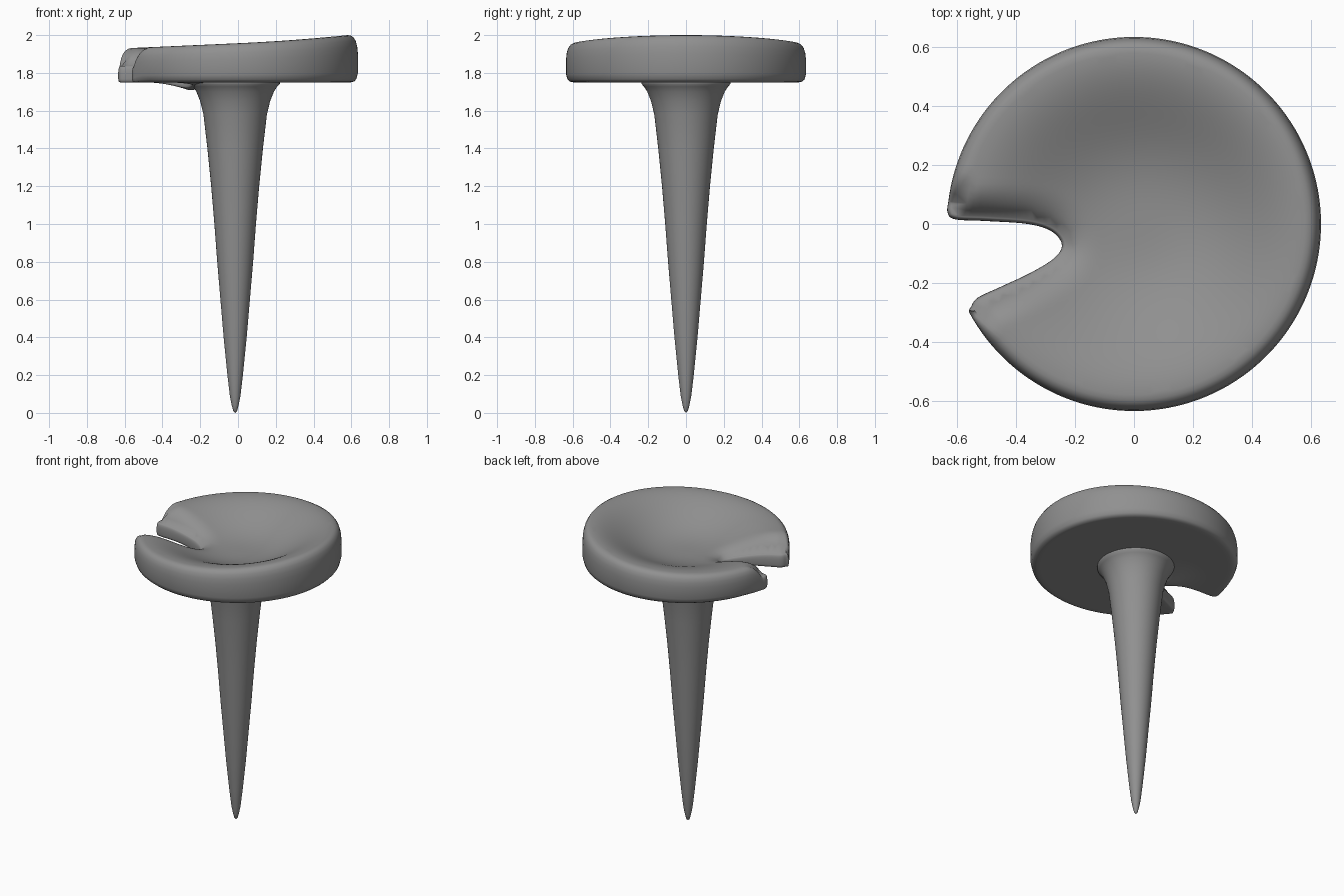
import bpy, bmesh, math
from mathutils import Vector
from mathutils.geometry import delaunay_2d_cdt

cube = bpy.data.objects.get("Cube")
if cube:
    bpy.data.objects.remove(cube, do_unlink=True)

RADIUS, FLOOR, DISH = 0.635, 1.75, 1.815
STEM_X, STEM_SIDES = -0.015, 64
ARC_START, ARC_END, ARC_STEPS = -152, 173, 130


def polar(deg, radius):
    a = math.radians(deg)
    return Vector((math.cos(a), math.sin(a))) * radius


def spline(points, steps):
    """Smooth curve through the inner points (first and last only steer it)."""
    out = []
    for a, b, c, d in zip(points, points[1:], points[2:], points[3:]):
        for k in range(steps):
            t = k / steps
            out.append(0.5 * (2 * b + (c - a) * t + (2 * a - 5 * b + 4 * c - d) * t * t
                              + (3 * b - a - 3 * c + d) * t ** 3))
    return out


# Pad outline: a long arc closed by a rounded notch
arc = [polar(ARC_START + (ARC_END - ARC_START) * i / ARC_STEPS, RADIUS)
       for i in range(ARC_STEPS + 1)]
notch = [Vector(p) for p in (
    (-.633, .04), (-.608, .016), (-.5, .01), (-.36, .0), (-.28, -.025), (-.245, -.07),
    (-.27, -.115), (-.35, -.165), (-.45, -.212), (-.53, -.25), (-.554, -.282))]
cut = spline([arc[-2], arc[-1]] + notch + [arc[0], arc[1]], 6)[1:]
outline = arc + cut
N = len(outline)


def inset(distance):
    """Outline moved inward, less so along the notch."""
    ring = []
    for i, p in enumerate(outline):
        t = (outline[(i + 1) % N] - outline[i - 1]).normalized()
        from_end = max(0, min(i, ARC_STEPS - i))
        soft = min(1, 0.3 + 0.14 * from_end)
        ring.append(p + Vector((-t.y, t.x)) * distance * soft)
    return ring


def floor_height(p):
    """Flat underside, sagging a little beside the notch."""
    near = max(0, 1 - (p - Vector((-0.25, 0.02))).length / 0.25)
    return FLOOR - 0.045 * near ** 2


def top_height(p):
    """Dished top, rim rising toward one side, rolled down along the notch."""
    rim = 1.957 + 0.045 * p.x + 0.05 * max(0, p.x) ** 2
    r = min(1, p.length / 0.578)
    z = DISH + (rim - DISH) * (0.5 - 0.5 * math.cos(math.pi * r ** 1.4))
    t = min(1, min((p - c).length for c in cut) / 0.13)
    return FLOOR + (z - FLOOR) * math.sqrt(1 - (1 - t) ** 2)


def fill(bm, ring, height):
    """Close a ring with an evenly triangulated surface of the given height."""
    points = list(ring)
    for k in range(27):
        count = max(1, 6 * k)
        for j in range(count):
            p = polar(360 * j / count, 0.022 * k)
            if min((p - q).length for q in ring) > 0.012:
                points.append(p)
    edges = [(i, (i + 1) % N) for i in range(N)]
    coords, _, faces, *_ = delaunay_2d_cdt(points, edges, [], 1, 1e-6)
    made = {}
    for face in faces:
        for i in face:
            if i not in made:
                made[i] = bm.verts.new((*coords[i], height(coords[i])))
        bm.faces.new([made[i] for i in face])


def skin(bm, rings):
    for low, high in zip(rings, rings[1:]):
        for i in range(len(low)):
            j = (i + 1) % len(low)
            bm.faces.new((low[i], low[j], high[j], high[i]))


# Single plain grey
grey = bpy.data.materials.new("mid_grey")
grey.use_nodes = True
colour = (0.28, 0.28, 0.28, 1)
grey.diffuse_color = colour
grey.node_tree.nodes["Principled BSDF"].inputs["Base Color"].default_value = colour


def finish(bm, name):
    bmesh.ops.remove_doubles(bm, verts=bm.verts, dist=1e-5)
    bmesh.ops.recalc_face_normals(bm, faces=bm.faces)
    for face in bm.faces:
        face.smooth = True
    mesh = bpy.data.meshes.new(name)
    bm.to_mesh(mesh)
    bm.free()
    mesh.materials.append(grey)
    bpy.context.collection.objects.link(bpy.data.objects.new(name, mesh))


# Pad: rounded side wall (inset, fraction of local thickness), then both surfaces
under, crest = inset(0.038), inset(0.055)
bases = [floor_height(p) for p in under]
tops = [top_height(p) for p in crest]
pad = bmesh.new()
wall = []
for d, f in ((.038, 0), (.02, .02), (.008, .07), (0, .2), (0, .6), (.004, .76),
             (.012, .88), (.024, .955), (.038, .99), (.055, 1)):
    wall.append([pad.verts.new((p.x, p.y, a + (b - a) * f))
                 for p, a, b in zip(inset(d), bases, tops)])
skin(pad, wall)
fill(pad, under, floor_height)
fill(pad, crest, top_height)
finish(pad, "pad")

# Stem: tapered spike flaring into the underside
stem = bmesh.new()
rings = []
for r, z in ((.01, .01), (.018, .04), (.028, .09), (.041, .2), (.061, .4), (.078, .6),
             (.095, .8), (.11, 1.0), (.127, 1.2), (.147, 1.4), (.168, 1.58),
             (.185, 1.65), (.205, 1.7), (.222, 1.727), (.236, 1.742), (.238, 1.755)):
    ring = [polar(360 * i / STEM_SIDES, r) for i in range(STEM_SIDES)]
    rings.append([stem.verts.new((p.x + STEM_X, p.y, z)) for p in ring])
skin(stem, rings)
tip = stem.verts.new((STEM_X, 0, 0))
for i in range(STEM_SIDES):
    stem.faces.new((tip, rings[0][(i + 1) % STEM_SIDES], rings[0][i]))
stem.faces.new(rings[-1])
finish(stem, "stem")
